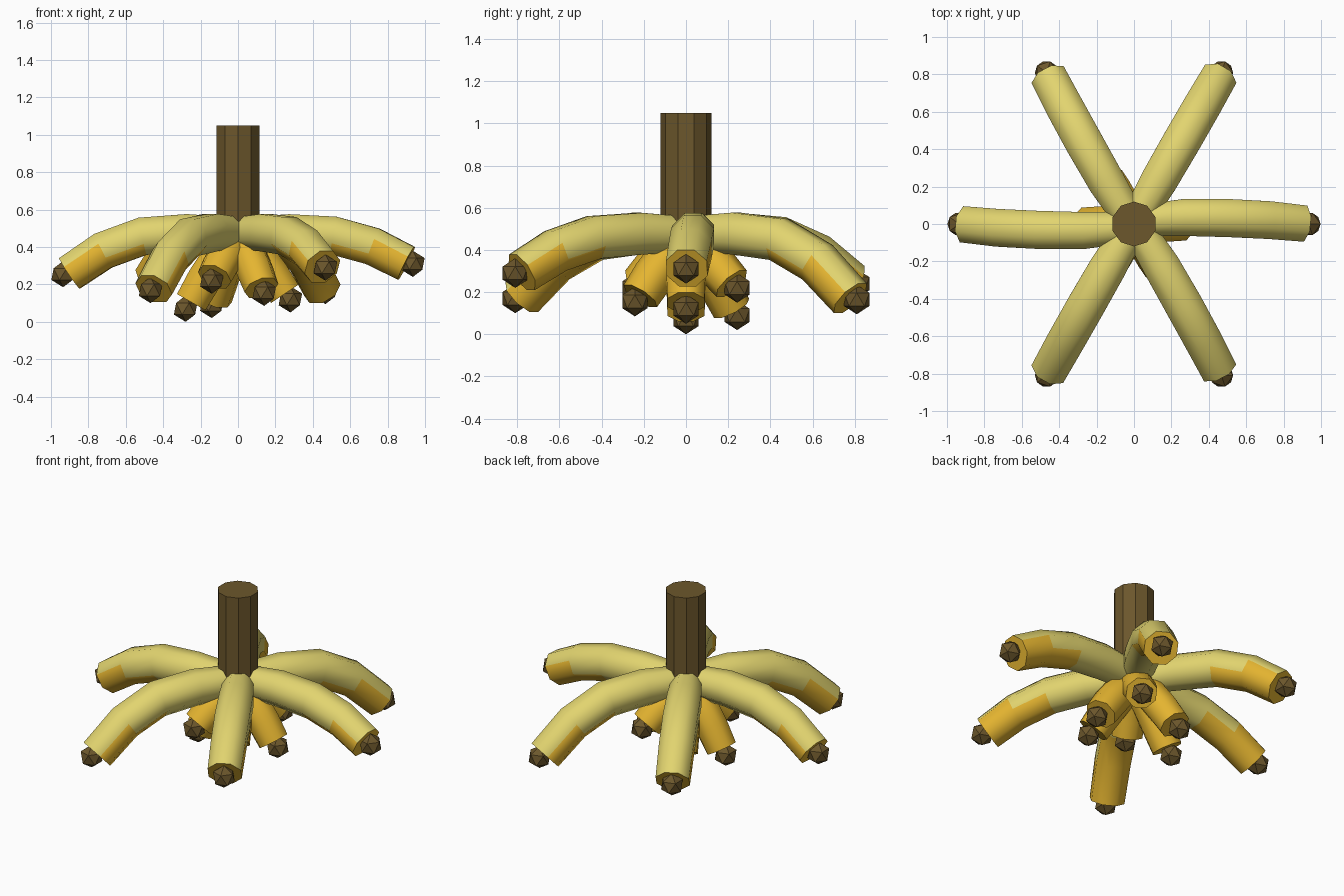
import bpy, bmesh, math
from mathutils import Vector

if "Cube" in bpy.data.objects:
    bpy.data.objects.remove(bpy.data.objects["Cube"])


def material(name, rgb):
    m = bpy.data.materials.new(name)
    m.diffuse_color = (*rgb, 1)
    m.use_nodes = True
    m.node_tree.nodes["Principled BSDF"].inputs["Base Color"].default_value = m.diffuse_color
    return m


PALE = material("pale_yellow", (0.76, 0.66, 0.16))
GOLD = material("ripe_gold", (0.78, 0.46, 0.03))
BROWN = material("stem_brown", (0.15, 0.095, 0.025))
SIDES = 8


def finish(bm, name, mats):
    bmesh.ops.recalc_face_normals(bm, faces=bm.faces)
    mesh = bpy.data.meshes.new(name)
    bm.to_mesh(mesh)
    bm.free()
    for m in mats:
        mesh.materials.append(m)
    ob = bpy.data.objects.new(name, mesh)
    bpy.context.collection.objects.link(ob)
    return ob


def tube(name, path, radii, ripe):
    """Capped tube along a path; ripe(segment, normal) chooses the gold faces."""
    bm = bmesh.new()
    rings = []
    for i, p in enumerate(path):
        t = (path[min(i + 1, len(path) - 1)] - path[max(i - 1, 0)]).normalized()
        side = t.cross(Vector((0, 0, 1))).normalized()
        up = side.cross(t)
        rings.append([bm.verts.new(p + radii[i] * (
            side * math.cos(a) + up * math.sin(a)))
            for a in ((k + 0.5) * math.tau / SIDES for k in range(SIDES))])
    segment = {}
    for i in range(len(rings) - 1):
        for k in range(SIDES):
            j = (k + 1) % SIDES
            f = bm.faces.new((rings[i][k], rings[i][j], rings[i + 1][j], rings[i + 1][k]))
            f.smooth = True
            segment[f] = len(rings) - 2 - i
    bm.faces.new(rings[0])
    segment[bm.faces.new(rings[-1])] = 0
    bmesh.ops.recalc_face_normals(bm, faces=bm.faces)
    for f, s in segment.items():
        f.normal_update()
        f.material_index = int(len(f.verts) > 4 or ripe(s, f.normal.z))
    return finish(bm, name, [PALE, GOLD])


def tip(name, pos):
    bm = bmesh.new()
    bmesh.ops.create_icosphere(bm, subdivisions=1, radius=0.07)
    bmesh.ops.translate(bm, verts=bm.verts, vec=pos)
    finish(bm, name, [BROWN])


def place(angle, r, side, z):
    a = math.radians(angle)
    return Vector((r * math.cos(a) - side * math.sin(a),
                   r * math.sin(a) + side * math.cos(a), z))


# Central stalk
bm = bmesh.new()
bmesh.ops.create_cone(bm, cap_ends=True, segments=10, radius1=0.12, radius2=0.12, depth=0.63)
bmesh.ops.translate(bm, verts=bm.verts, vec=(0, 0, 0.735))
finish(bm, "stalk", [BROWN])

# Long outer fruit: angle, tip height, sideways bow
OUTER = [(0, 0.31, 0.035), (60, 0.165, 0.0), (120, 0.24, 0.015),
         (180, 0.255, -0.0), (240, 0.17, -0.005), (300, 0.29, 0.015)]
for n, (ang, z, bow) in enumerate(OUTER):
    if ang == 180:
        bow = 0.035
    drop = 0.475 - z
    path = [place(ang, r, bow * b, 0.475 - drop * d) for r, b, d in (
        (0.02, 0.5, 0), (0.27, 1, -0.01), (0.51, 0.9, 0.08),
        (0.72, 0.6, 0.43), (0.90, 0.1, 0.98))]
    tube(f"outer_fruit_{n + 1}", path, [0.09, 0.107, 0.11, 0.109, 0.105],
         lambda s, nz: (s == 0 and nz < 0.5) or (s == 1 and nz < -0.5))
    tip(f"outer_tip_{n + 1}", place(ang, 0.935, 0, z))

# Short inner fruit hanging below: angle, tip height
INNER = [(0, 0.12), (60, 0.22), (120, 0.09), (180, 0.07), (240, 0.22), (300, 0.155)]
for n, (ang, z) in enumerate(INNER):
    path = [place(ang, r, 0, 0.42 + (z - 0.42) * d) for r, d in (
        (0.02, 0), (0.10, 0.2), (0.18, 0.55), (0.25, 0.9))]
    tube(f"inner_fruit_{n + 1}", path, [0.09, 0.1, 0.1, 0.095], lambda s, nz: True)
    tip(f"inner_tip_{n + 1}", place(ang, 0.28, 0, z))
